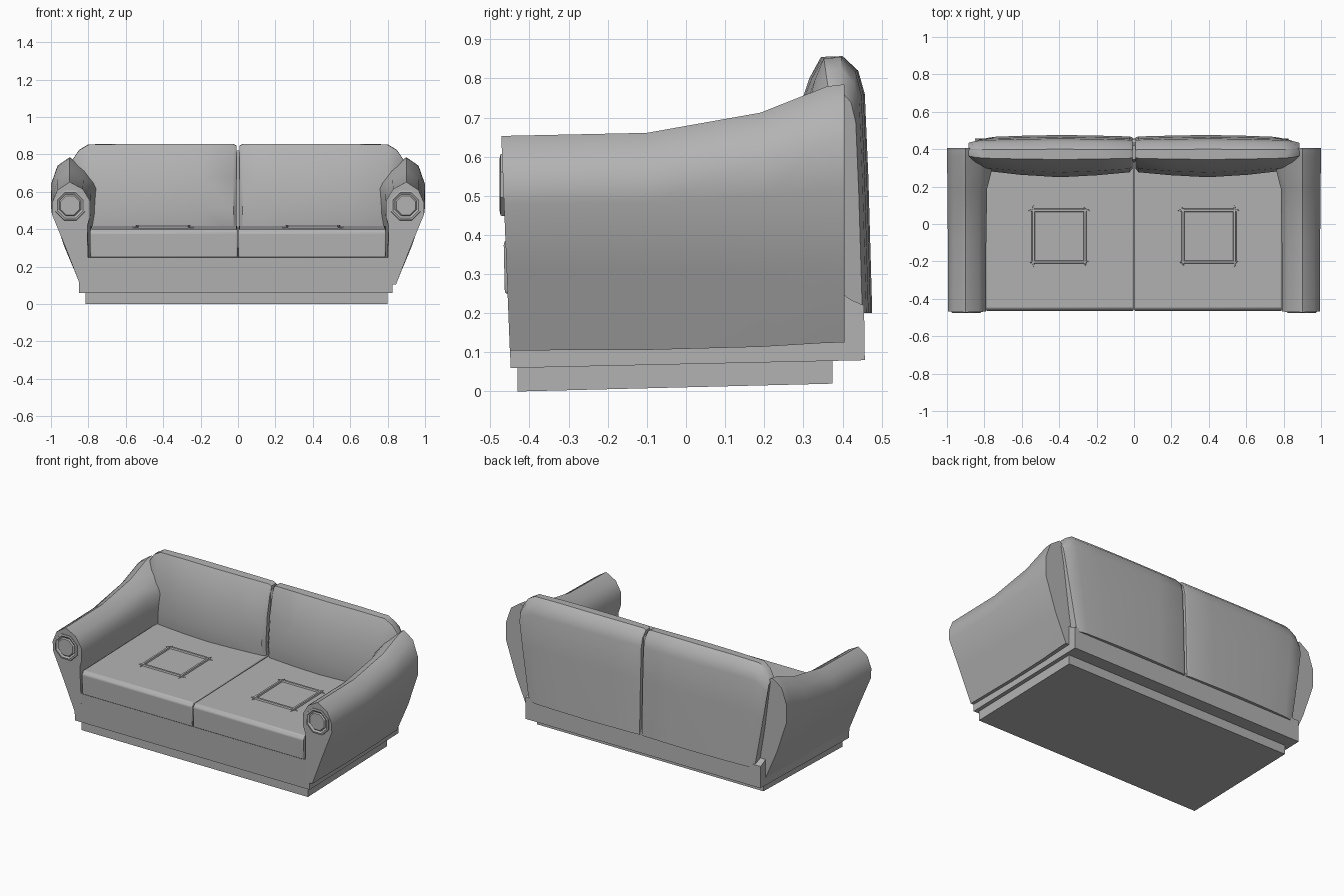
import bpy, bmesh, math
from mathutils import Vector

cube = bpy.data.objects.get("Cube")
if cube:
    bpy.data.objects.remove(cube, do_unlink=True)

fabric = bpy.data.materials.new("grey_fabric")
fabric.use_nodes = True
GREY = (0.45, 0.45, 0.45, 1)
fabric.diffuse_color = GREY
fabric.node_tree.nodes["Principled BSDF"].inputs["Base Color"].default_value = GREY


def loft(name, rings, smooth=35, bevel=0):
    """Skin a list of equal-length rings and cap both ends."""
    bm = bmesh.new()
    rows = [[bm.verts.new(p) for p in ring] for ring in rings]
    n = len(rows[0])
    for a, b in zip(rows, rows[1:]):
        for i in range(n):
            j = (i + 1) % n
            bm.faces.new((a[i], a[j], b[j], b[i]))
    bm.faces.new(rows[0])
    bm.faces.new(rows[-1])
    bmesh.ops.recalc_face_normals(bm, faces=bm.faces)
    mesh = bpy.data.meshes.new(name)
    bm.to_mesh(mesh)
    bm.free()
    mesh.materials.append(fabric)
    ob = bpy.data.objects.new(name, mesh)
    bpy.context.collection.objects.link(ob)
    if bevel:
        mod = ob.modifiers.new("soft_edges", 'BEVEL')
        mod.width, mod.segments = bevel, 2
    if smooth:
        bpy.ops.object.select_all(action='DESELECT')
        ob.select_set(True)
        bpy.context.view_layer.objects.active = ob
        bpy.ops.object.shade_smooth_by_angle(angle=math.radians(smooth))
    return ob


def slab(name, x0, x1, profile, **kw):
    """Extrude a (y, z) profile along x."""
    return loft(name, [[(x, y, z) for y, z in profile] for x in (x0, x1)], **kw)


def lerp(a, b, t):
    return a + (b - a) * t


# Plinth and base frame with the raised rear lip
slab("plinth", -0.815, 0.80, [(-0.43, 0), (-0.43, 0.07), (0.375, 0.09), (0.375, 0.02)], smooth=0)
slab("base_frame", -0.85, 0.825,
     [(-0.448, 0.06), (-0.456, 0.25), (0.40, 0.25), (0.42, 0.235), (0.455, 0.22), (0.457, 0.08)], smooth=0)

# Backrest core seen in the gap between the cushions
slab("backrest_core", -0.06, 0.06, [(0.33, 0.3), (0.345, 0.82), (0.42, 0.82), (0.44, 0.2)], smooth=0)

# Arm cross-sections (x, z) at the front and the rear, outer side first
ARM_FRONT = [(0.80, 0.105), (0.845, 0.105), (0.925, 0.31), (0.995, 0.48), (0.995, 0.54), (0.965, 0.61),
             (0.90, 0.653), (0.83, 0.615), (0.79, 0.55), (0.79, 0.47), (0.805, 0.42)]
ARM_REAR = [(0.78, 0.125), (0.85, 0.125), (0.93, 0.31), (1.0, 0.52), (1.0, 0.64), (0.965, 0.74),
            (0.90, 0.785), (0.82, 0.73), (0.735, 0.64), (0.745, 0.50), (0.76, 0.42)]
ARM_STATIONS = [(-0.45, 0), (-0.10, 0.06), (0.19, 0.45), (0.36, 0.96), (0.405, 1)]

# Backrest cushion profile (y, z)
BACK = [(0.30, 0.20), (0.265, 0.38), (0.25, 0.50), (0.275, 0.68), (0.315, 0.80), (0.345, 0.855),
        (0.40, 0.857), (0.44, 0.82), (0.457, 0.76), (0.466, 0.55), (0.476, 0.20)]
# x position, thickness factor, height factor
BACK_STATIONS = [(0.008, 0.66, 0.985), (0.025, 0.80, 1), (0.20, 0.92, 1), (0.40, 1, 1),
                 (0.62, 0.90, 1), (0.80, 0.76, 0.995), (0.85, 0.62, 0.95), (0.885, 0.36, 0.87)]

for side, s in (("left", 1), ("right", -1)):
    # Rolled arm, rising and flaring inward toward the backrest
    rings = []
    for y, t in ARM_STATIONS:
        ring = []
        for i, (a, b) in enumerate(zip(ARM_FRONT, ARM_REAR)):
            tx = t ** 3 if i > 7 else t
            z = lerp(a[1], b[1], t)
            lean = -0.04 * (z - 0.1) if y == -0.45 else 0
            ring.append((s * lerp(a[0], b[0], tx), y + lean, z))
        rings.append(ring)
    loft(side + "_arm", rings, smooth=40)

    # Eight-sided rosette on the arm front
    rings = []
    for r, y in ((0.088, -0.455), (0.085, -0.474), (0.074, -0.476), (0.062, -0.469), (0.055, -0.476)):
        rings.append([(s * 0.897 + r * math.cos(math.pi * (k + 0.5) / 4), y,
                       0.528 + r * math.sin(math.pi * (k + 0.5) / 4)) for k in range(8)])
    loft(side + "_arm_rosette", rings, smooth=0)

    # Seat cushion with a chamfered front edge
    slab(side + "_seat_cushion", s * 0.003, s * 0.79,
         [(-0.463, 0.25), (-0.466, 0.38), (-0.45, 0.40), (0.36, 0.42), (0.36, 0.25)],
         smooth=25, bevel=0.006)

    # Stitched square on the seat, built from four ridges with pointed ends
    centre = Vector((s * 0.40, -0.065, 0))
    for k, edge in enumerate(("front", "outer", "rear", "inner")):
        along = Vector((math.cos(k * math.pi / 2), math.sin(k * math.pi / 2), 0))
        out = Vector((along.y, -along.x, 0))
        rings = []
        for d, w in ((-0.165, 0.003), (-0.13, 0.012), (0.13, 0.012), (0.165, 0.003)):
            ring = []
            for o, h in ((-w, -0.01), (-w * 0.5, w * 0.8), (w * 0.5, w * 0.8), (w, -0.01)):
                p = centre + along * d + out * (0.138 + o)
                p.z = 0.40 + 0.0247 * (p.y + 0.45) + h
                ring.append(p)
            rings.append(ring)
        loft(side + "_seat_ridge_" + edge, rings, smooth=0)

    # Pillowed backrest cushion, narrower toward the bottom outer edge
    rings = []
    for x, thick, high in BACK_STATIONS:
        ring = []
        for y, z in BACK:
            mid = 0.375 + 0.02 * (0.86 - z)
            taper = 1 - 0.09 * max(0, 0.75 - z) / 0.55 * (x / 0.885) ** 2
            keep = thick if y < mid else lerp(thick, 1, 0.55)
            ring.append((s * x * taper, mid + (y - mid) * keep, 0.2 + (z - 0.2) * high))
        rings.append(ring)
    loft(side + "_backrest_cushion", rings, smooth=40)
